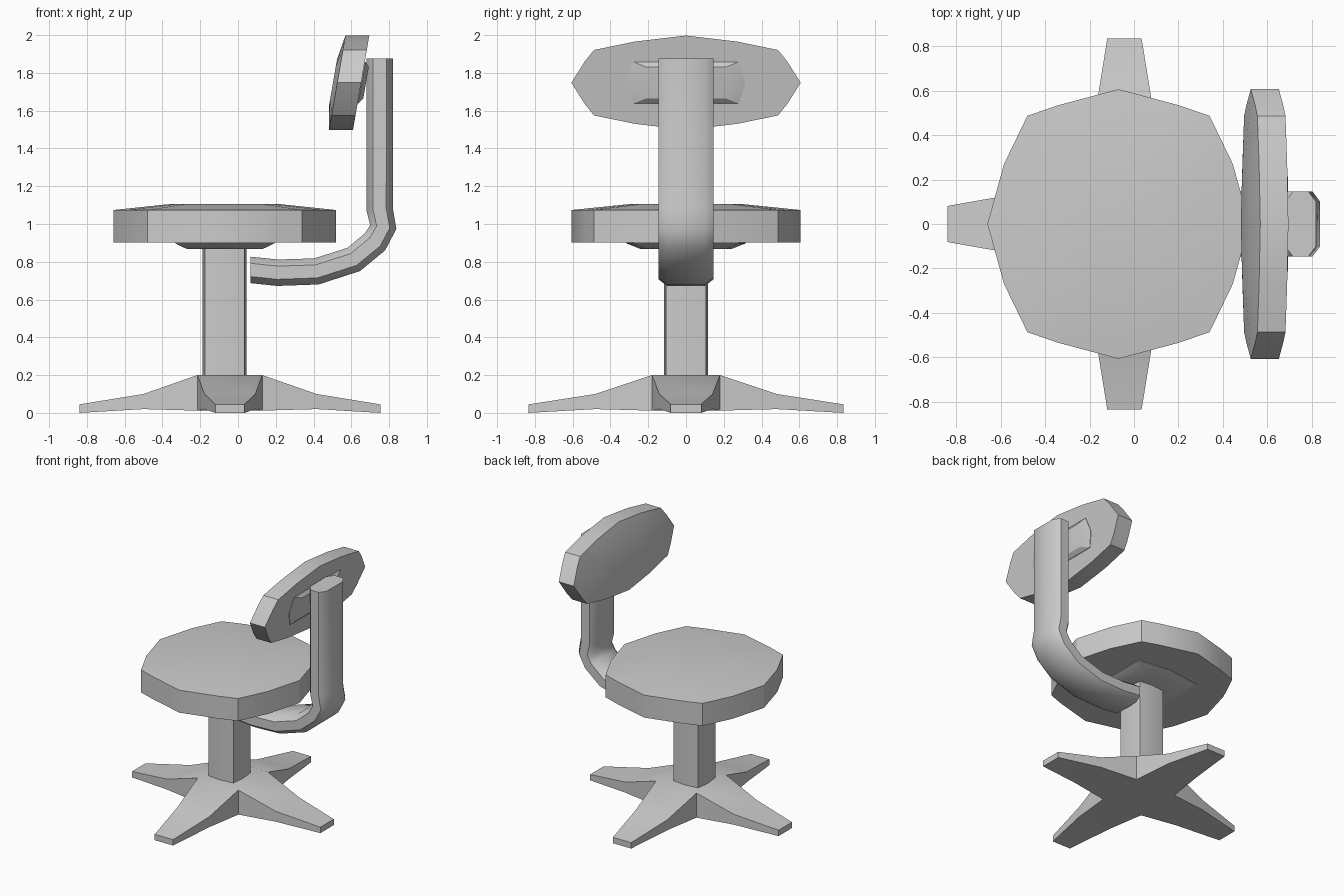
import bpy, bmesh, math
from mathutils import Vector

if "Cube" in bpy.data.objects:
    bpy.data.objects.remove(bpy.data.objects["Cube"])


def finish(name, bm, angle=30):
    bmesh.ops.remove_doubles(bm, verts=bm.verts, dist=0.0005)
    bmesh.ops.recalc_face_normals(bm, faces=bm.faces)
    me = bpy.data.meshes.new(name)
    bm.to_mesh(me)
    bm.free()
    ob = bpy.data.objects.new(name, me)
    bpy.context.collection.objects.link(ob)
    bpy.ops.object.select_all(action='DESELECT')
    ob.select_set(True)
    bpy.context.view_layer.objects.active = ob
    bpy.ops.object.shade_smooth_by_angle(angle=math.radians(angle))
    return ob


def loft(bm, rings, caps=True):
    vs = [[bm.verts.new(p) for p in r] for r in rings]
    n = len(vs[0])
    for a, b in zip(vs, vs[1:]):
        for i in range(n):
            j = (i + 1) % n
            bm.faces.new((a[i], a[j], b[j], b[i]))
    if caps:
        bm.faces.new(vs[0][::-1])
        bm.faces.new(vs[-1])


def mirror4(quarter):
    # quarter runs from the u axis to the v axis; returns the full closed outline
    half = quarter + [(-u, v) for u, v in reversed(quarter[:-1])]
    return half + [(u, -v) for u, v in reversed(half[1:-1])]


# Shared cushion and bracket shapes, placed by a mapping function
CUSHION = mirror4([(.59, 0), (.515, .27), (.41, .487), (.27, .535), (0, .607)])
PLATE = mirror4([(.262, 0), (.262, .28), (0, .315)])


def pad(name, place):
    bm = bmesh.new()
    levels = [(1, 0), (1, .172), (.5, .203)]
    loft(bm, [[place(u * s, v * s, w) for u, v in CUSHION] for s, w in levels])
    return finish(name, bm)


def bracket(name, place):
    bm = bmesh.new()
    levels = [(1, .01), (1, -.005), (.76, -.035)]
    loft(bm, [[place(u * s, v * s, w) for u, v in PLATE] for s, w in levels])
    return finish(name, bm)


def on_seat(u, v, w):
    return (u - .07, v, .902 + w)


def on_back(u, v, w):
    return (.652 + .073 * u - .735 * w, v, 1.748 + .423 * u)


# Seat and backrest with their mounting plates
pad("seat", on_seat)
bracket("seat_plate", on_seat)
pad("backrest", on_back)
bracket("backrest_plate", on_back)

# Pedestal column
bm = bmesh.new()
col = mirror4([(.117, 0), (.105, .105), (0, .117)])
loft(bm, [[(u - .071, v, z) for u, v in col] for z in (.15, .88)])
finish("column", bm)

# Curved support arm: flattened octagon swept along a bent path
bm = bmesh.new()
section = mirror4([(.07, .1), (.035, .146)])
section = [(a, b) for a in (1,) for a, b in
           [(.07, -.1), (.07, .1), (.035, .146), (-.035, .146),
            (-.07, .1), (-.07, -.1), (-.035, -.146), (.035, -.146)]]
path = [Vector((x, 0, z)) for x, z in
        [(.066, .757), (.21, .742), (.415, .749), (.612, .812),
         (.725, .905), (.769, .984), (.75, 1.077), (.75, 1.875)]]
rings = []
for i, p in enumerate(path):
    d0 = (p - path[i - 1]).normalized() if i else Vector((1, 0, 0))
    d1 = (path[i + 1] - p).normalized() if i < len(path) - 1 else d0
    t = (d0 + d1).normalized() if i else Vector((1, 0, 0))
    side = Vector((t.z, 0, -t.x))
    rings.append([p + side * a + Vector((0, b, 0)) for a, b in section])
loft(bm, rings)
finish("support_arm", bm, 40)

# Four-legged star base: distance, half width, top, bottom
stations = [(.18, .18, .2, .012), (.48, .141, .1, .02), (.835, .081, .045, 0)]
bm = bmesh.new()
for k in range(4):
    c, s = [(1, 0), (0, 1), (-1, 0), (0, -1)][k]

    def put(d, w, z):
        return bm.verts.new(((d * c - w * s) * .955 - .043, d * s + w * c, z))

    rows = [(put(d, -h, t), put(d, h, t), put(d, h, b), put(d, -h, b))
            for d, h, t, b in stations]
    for a, b in zip(rows, rows[1:]):
        for i in range(4):
            j = (i + 1) % 4
            bm.faces.new((a[i], a[j], b[j], b[i]))
    bm.faces.new(rows[-1])
for z in (.2, .012):
    bm.faces.new([bm.verts.new((x * .955 - .043, y, z))
                  for x, y in [(-.18, -.18), (.18, -.18), (.18, .18), (-.18, .18)]])
finish("star_base", bm, 20)
